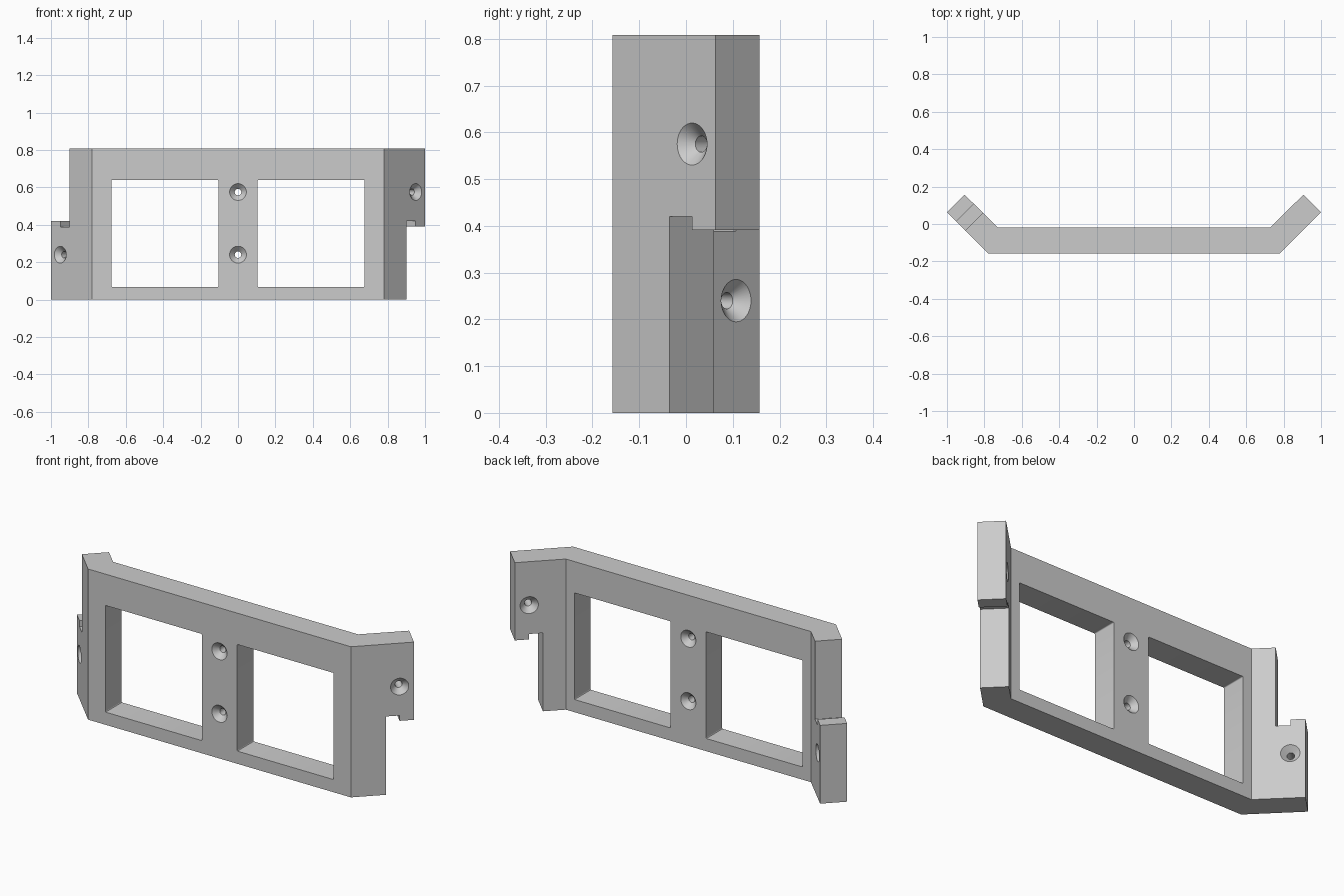
import bpy, bmesh, math
from mathutils import Matrix, Vector

cube = bpy.data.objects.get("Cube")
if cube:
    bpy.data.objects.remove(cube, do_unlink=True)

HEIGHT = 0.808
PLATE, ARM = 0.137, 0.133      # thicknesses
HOLE_LOW, HOLE_HIGH = 0.24, 0.575

grey = bpy.data.materials.new("light grey")
grey.use_nodes = True
colour = (0.6, 0.6, 0.6, 1)
grey.diffuse_color = colour
grey.node_tree.nodes["Principled BSDF"].inputs["Base Color"].default_value = colour


def finish(bm, name, matrix=Matrix()):
    bmesh.ops.recalc_face_normals(bm, faces=bm.faces[:])
    mesh = bpy.data.meshes.new(name)
    bm.to_mesh(mesh)
    bm.free()
    mesh.transform(matrix)
    mesh.materials.append(grey)
    obj = bpy.data.objects.new(name, mesh)
    bpy.context.collection.objects.link(obj)
    return obj


def prism(name, points, direction, matrix=Matrix(), rounding=0):
    """Extrude a flat outline along a direction."""
    bm = bmesh.new()
    face = bm.faces.new([bm.verts.new(p) for p in points])
    out = bmesh.ops.extrude_face_region(bm, geom=[face])
    new = [v for v in out["geom"] if isinstance(v, bmesh.types.BMVert)]
    bmesh.ops.translate(bm, verts=new, vec=direction)
    if rounding:
        axis = Vector(direction).normalized()
        edges = [e for e in bm.edges
                 if abs((e.verts[0].co - e.verts[1].co).normalized().dot(axis)) > 0.9]
        bmesh.ops.bevel(bm, geom=edges, offset=rounding, segments=3,
                        profile=0.5, affect='EDGES')
    return finish(bm, name, matrix)


def screw_hole(matrix, depth):
    """Lathed cutter, countersunk at both ends, running along local y."""
    wide, narrow, sink, over = 0.045, 0.0175, 0.0275, 0.005
    profile = [(0, -over), (wide + over, -over), (narrow, sink),
               (narrow, depth - sink), (wide + over, depth + over), (0, depth + over)]
    bm = bmesh.new()
    verts = [bm.verts.new((r, y, 0)) for r, y in profile]
    edges = [bm.edges.new(pair) for pair in zip(verts, verts[1:])]
    bmesh.ops.spin(bm, geom=verts + edges, axis=(0, 1, 0), cent=(0, 0, 0),
                   angle=math.tau, steps=40)
    bmesh.ops.remove_doubles(bm, verts=bm.verts[:], dist=0.0002)
    return finish(bm, "screw_hole_cutter", matrix)


def arm_frame(side, t=0, z=0):
    """Frame on an arm's outer face; local y points through the arm."""
    return (Matrix.Translation((side * (0.78 + t), -0.157 + t, z))
            @ Matrix.Rotation(side * math.pi / 4, 4, 'Z'))


# Bent plate with two angled arms
half = [(0.78, -0.157), (1.0, 0.063), (0.906, 0.157), (0.727, -0.02)]
outline = half + [(-x, y) for x, y in reversed(half)]
bracket = prism("bracket_frame", [(x, y, 0) for x, y in outline], (0, 0, HEIGHT))

cutters = []

# Two square windows
for x0 in (-0.677, 0.105):
    x1 = x0 + 0.572
    corners = [(x0, -0.3, 0.068), (x1, -0.3, 0.068), (x1, -0.3, 0.64), (x0, -0.3, 0.64)]
    cutters.append(prism("window_cutter", corners, (0, 0.5, 0), rounding=0.005))

# Interlocking steps: a hook on the left arm, a lipped tab on the right arm
for side, end, outer, inner in ((1, -0.1, 0.391, 0.42), (-1, 1.0, 0.42, 0.389)):
    step = [(0.122, end), (0.35, end), (0.35, outer),
            (0.17, outer), (0.17, inner), (0.122, inner)]
    points = [(side * t * math.sqrt(2), -0.1, z) for t, z in step]
    cutters.append(prism("step_cutter", points, (0, 0.35, 0), arm_frame(side)))

# Screw holes in the middle bar and the arms
for z in (HOLE_LOW, HOLE_HIGH):
    cutters.append(screw_hole(Matrix.Translation((0, -0.157, z)), PLATE))
for side, z in ((1, HOLE_HIGH), (-1, HOLE_LOW)):
    cutters.append(screw_hole(arm_frame(side, 0.17, z), ARM))

# Cut everything out of the bracket
bpy.ops.object.select_all(action='DESELECT')
bpy.context.view_layer.objects.active = bracket
bracket.select_set(True)
for cutter in cutters:
    cutter.hide_render = True
    mod = bracket.modifiers.new("cut", 'BOOLEAN')
    mod.operation = 'DIFFERENCE'
    mod.solver = 'EXACT'
    mod.object = cutter
    bpy.ops.object.modifier_apply(modifier=mod.name)
    bpy.data.objects.remove(cutter, do_unlink=True)

bpy.ops.object.shade_smooth_by_angle(angle=math.radians(30))
